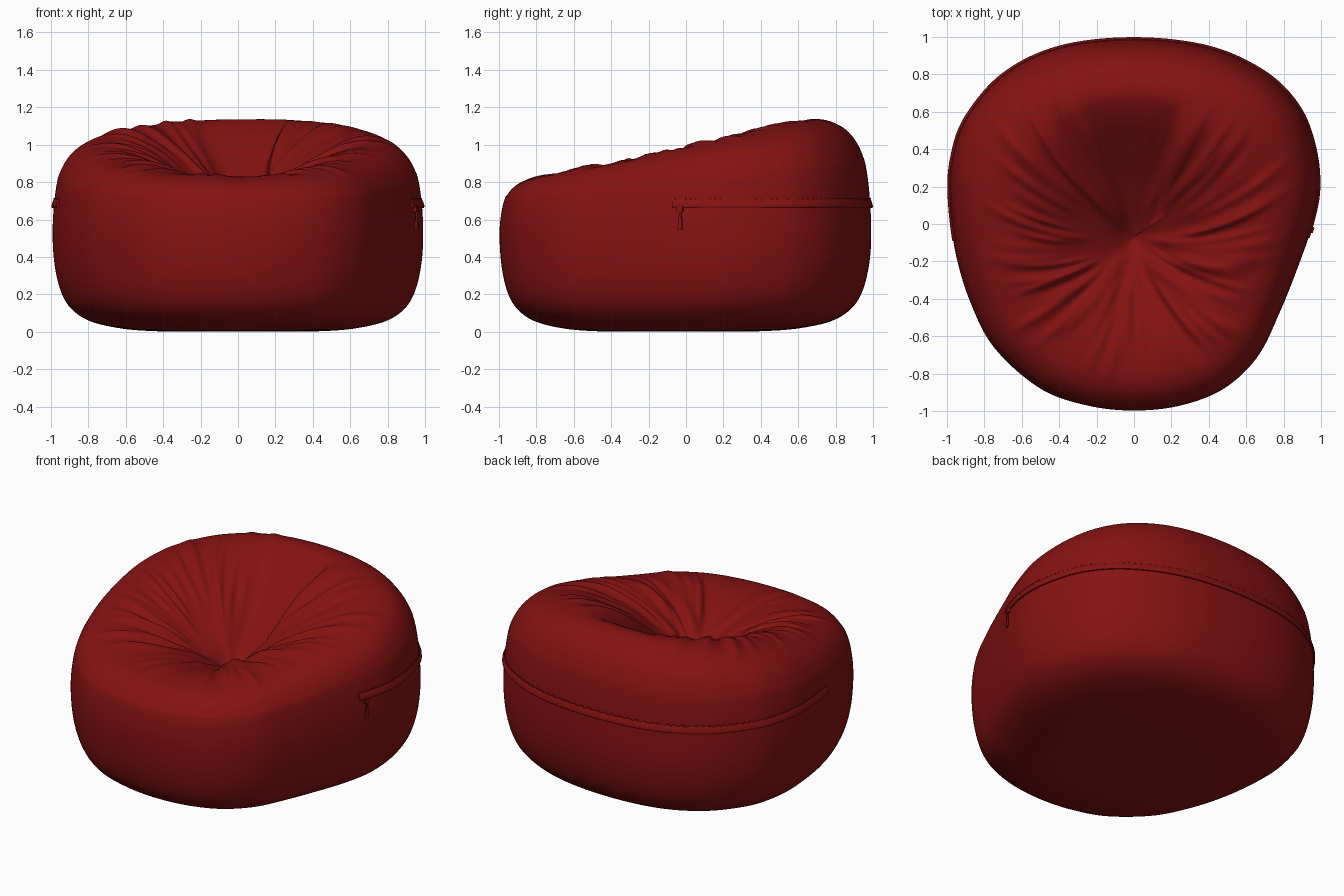
import bpy, bmesh, math, random
from mathutils import Matrix, Vector

if "Cube" in bpy.data.objects:
    bpy.data.objects.remove(bpy.data.objects["Cube"])

random.seed(4)
CX, CY, ZC = 0.0, -0.07, 0.62          # middle of the seat dent

red = bpy.data.materials.new("deep red fabric")
red.diffuse_color = (0.235, 0.006, 0.006, 1)
red.use_nodes = True
red.node_tree.nodes["Principled BSDF"].inputs["Base Color"].default_value = red.diffuse_color


def spline(pts, n, closed=False):
    """Catmull-Rom through tuples, n samples per span."""
    out, m = [], len(pts)
    for i in range(m if closed else m - 1):
        if closed:
            q = [pts[(i + k) % m] for k in (-1, 0, 1, 2)]
        else:
            q = [pts[min(max(i + k, 0), m - 1)] for k in (-1, 0, 1, 2)]
        for j in range(n):
            t = j / n
            out.append(tuple(0.5 * (2 * b + (c - a) * t + (2 * a - 5 * b + 4 * c - d) * t * t
                                    + (3 * b - a - 3 * c + d) * t ** 3)
                             for a, b, c, d in zip(*q)))
    if not closed:
        out.append(tuple(pts[-1]))
    return out


def smooth(a, b, x):
    t = min(max((x - a) / (b - a), 0), 1)
    return t * t * (3 - 2 * t)


def wrap(a):
    return (a + math.pi) % (2 * math.pi) - math.pi


def finish(name, bm, angle=None):
    bmesh.ops.recalc_face_normals(bm, faces=bm.faces)
    me = bpy.data.meshes.new(name)
    bm.to_mesh(me)
    bm.free()
    me.materials.append(red)
    ob = bpy.data.objects.new(name, me)
    bpy.context.collection.objects.link(ob)
    for p in me.polygons:
        p.use_smooth = True
    if angle:
        bpy.ops.object.select_all(action='DESELECT')
        ob.select_set(True)
        bpy.context.view_layer.objects.active = ob
        bpy.ops.object.shade_smooth_by_angle(angle=math.radians(angle))
    return ob


# Plan outline, counterclockwise from the right side
outline = spline([(.99, .2), (.965, .42), (.88, .63), (.7, .81), (.4, .945), (0, .99), (-.4, .945),
                  (-.7, .8), (-.9, .57), (-.975, .36), (-.99, .15), (-.955, -.15), (-.87, -.43),
                  (-.74, -.67), (-.5, -.88), (-.25, -.97), (0, -.997), (.25, -.97), (.48, -.88),
                  (.66, -.71), (.78, -.47), (.88, -.22), (.955, 0)], 15, True)

# Profile pieces: underside (fraction, z), shoulder (fraction, share of height), dent (fraction, side, back)
UNDER = [(.25, 0), (.45, .003), (.62, .016), (.78, .05), (.88, .105), (.945, .19), (.985, .33), (1, .5)]
SHOULDER = [(.992, .36), (.965, .66), (.91, .85), (.83, .96), (.72, 1)]
DENT = [(.6, .96, .88), (.45, .8, .64), (.3, .59, .40), (.15, .32, .18), (.06, .11, .06), (0, 0, 0)]

# Gathered folds fanning out of the dent
folds = []
N = 58
for i in range(N):
    a = wrap(2 * math.pi * (i + random.uniform(-.35, .35)) / N)
    deg = math.degrees(a)
    amp = random.uniform(.012, .03)
    if 68 < deg < 112:
        amp *= .12
    elif -112 < deg < -68:
        amp *= .6
    folds.append((a, .38 * math.cos(a) + random.uniform(-.12, .12), random.uniform(.018, .036), amp,
                  random.uniform(.06, .38), random.uniform(.72, .96)))


def fold_height(th, s, r):
    h = 0
    for a, sw, w, amp, s0, s1 in folds:
        d = wrap(th - a - sw * (s - .5)) * r / w
        if abs(d) < 2.6 and s < s1:
            h += amp * math.exp(-d * d) * smooth(s0 - .06, s0 + .14, s) * (1 - smooth(s1 - .28, s1, s))
    return h


# Bag body
columns = []
for ox, oy in outline:
    dx, dy = ox - CX, oy - CY
    R, th = math.hypot(dx, dy), math.atan2(dy, dx)
    deg, v = math.degrees(th), math.sin(th)
    H = .975 + .1525 * v + .0125 * v * v + .015 * math.exp(-((deg - 52) / 20) ** 2)
    ctrl = [(s, z, z) for s, z in UNDER]
    ctrl += [(s, .5 + k * (H - .5), .5 + k * (H - .5)) for s, k in SHOULDER]
    ctrl += [(s, ZC + f * (H - ZC), ZC + g * (H - ZC)) for s, f, g in DENT]
    col = []
    for k, (s, za, zb) in enumerate(spline(ctrl, 6)):
        z = za
        if k > 7 * 6:
            # hollow backrest with a crisp crease on its right
            r = s * R
            crease = 65 - 30 * math.exp(-(r - .18) / .12) if r > .18 else 35
            w = smooth(crease, crease + 8, deg) * (1 - smooth(98, 140, deg)) if deg > 0 else 0
            z = za + (zb - za) * w
            if s < .96:
                z += fold_height(th, s, r) - .006 * smooth(.9, .7, 1 - s)
        col.append((CX + dx * s, CY + dy * s, max(z, 0)))
    columns.append(col)

bm = bmesh.new()
low, top = bm.verts.new((CX, CY, 0)), bm.verts.new((CX, CY, ZC))
grid = [[bm.verts.new(p) for p in col[:-1]] for col in columns]
for i in range(len(grid)):
    a, b = grid[i], grid[(i + 1) % len(grid)]
    bm.faces.new((low, b[0], a[0]))
    bm.faces.new((top, a[-1], b[-1]))
    for j in range(len(a) - 1):
        bm.faces.new((a[j], b[j], b[j + 1], a[j + 1]))
finish("bag_body", bm)


def on_side(i, z, off):
    """Point on the bag's wall at height z, pushed outward by off."""
    col = columns[i]
    for p, q in zip(col[30:], col[31:]):
        if p[2] <= z <= q[2]:
            t = (z - p[2]) / (q[2] - p[2])
            x, y = p[0] + (q[0] - p[0]) * t, p[1] + (q[1] - p[1]) * t
            break
    a, b = outline[i - 1], outline[(i + 1) % len(outline)]
    n = Vector((b[1] - a[1], a[0] - b[0], 0)).normalized()
    return Vector((x, y, z)) + n * off


def sweep(bm, idx, section):
    rings = [[bm.verts.new(on_side(i, z, o)) for z, o in section] for i in idx]
    m = len(section)
    for a, b in zip(rings, rings[1:]):
        for j in range(m):
            bm.faces.new((a[j], a[(j + 1) % m], b[(j + 1) % m], b[j]))
    bm.faces.new(rings[0])
    bm.faces.new(rings[-1])


# Zip flap running round the back from side to side
n = len(outline)
start = min((i for i in range(n) if outline[i][0] > 0), key=lambda i: abs(outline[i][1] + .07))
end = min((i for i in range(n) if outline[i][0] < 0), key=lambda i: abs(outline[i][1] + .09))
path = [i % n for i in range(start, end + n + 1 if end < start else end + 1)]
bm = bmesh.new()
sweep(bm, path, [(.662, -.012), (.662, .009), (.668, .013), (.678, .013), (.7, .007), (.706, .004), (.706, -.012)])
finish("zip_flap", bm, 40)

# Stitches along the top of the flap
bm = bmesh.new()
for a, b in list(zip(path, path[1:]))[::2]:
    sweep(bm, (a, b), [(.706, -.006), (.706, .005), (.714, .005), (.714, -.006)])
finish("zip_stitches", bm, 30)

# Zip slider and hanging pull on the right side
pi = min((i for i in range(n) if outline[i][0] > 0), key=lambda i: abs(outline[i][1] + .03))
turn = Matrix.Rotation(math.atan2(.2, .07) - math.pi / 2, 4, 'Z')


def block(name, z, off, size, taper=1.0):
    bm = bmesh.new()
    bmesh.ops.create_cube(bm, size=1)
    for v in bm.verts:
        if v.co.z > 0:
            v.co.y *= taper
        v.co = Vector(a * b for a, b in zip(v.co, size))
    bmesh.ops.bevel(bm, geom=bm.edges[:], offset=.003, segments=2, affect='EDGES')
    bm.transform(Matrix.Translation(on_side(pi, z, off)) @ turn)
    finish(name, bm, 40)


block("zip_slider", .656, .009, (.022, .034, .034))
block("zip_pull_neck", .63, .012, (.009, .014, .04))
block("zip_pull", .583, .01, (.011, .028, .078), .7)
